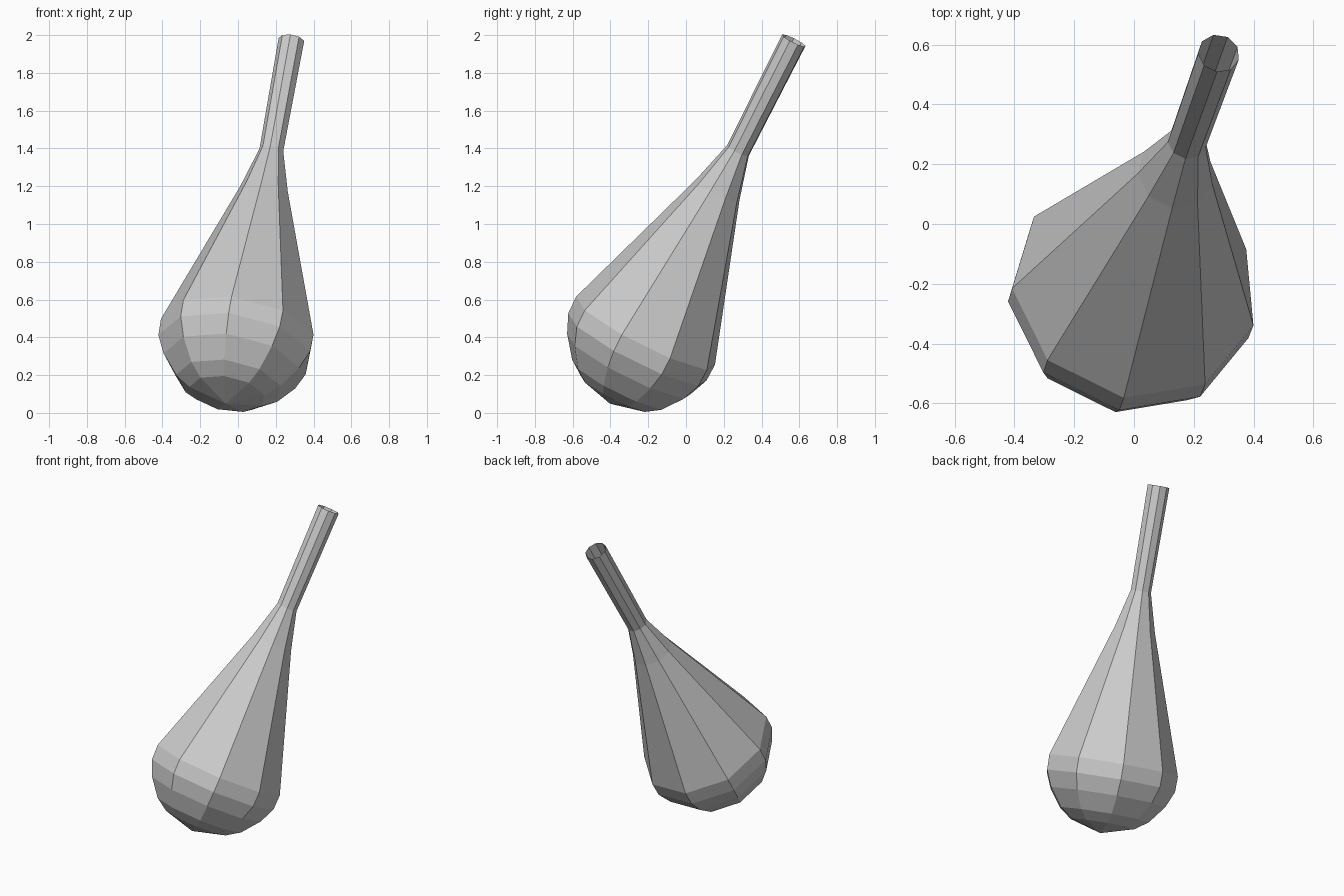
import bpy, bmesh
from math import tau
from mathutils import Vector

if "Cube" in bpy.data.objects:
    bpy.data.objects.remove(bpy.data.objects["Cube"])

SIDES = 9
CENTRE = Vector((0, -0.22, 0.41))            # middle of the round bulb
AXIS = Vector((0.16, 0.446, 0.88)).normalized()
side = Vector((-0.089, -0.9, 0.474))         # direction of the first corner
side = (side - AXIS * side.dot(AXIS)).normalized()

# (distance along axis, radius): rounded bulb, long taper, open neck
PROFILE = [(-0.41, 0), (-0.351, 0.204), (-0.295, 0.285), (-0.184, 0.371),
           (-0.083, 0.415), (0.014, 0.417), (0.87, 0.13), (1.11, 0.065),
           (1.773, 0.07)]

# Leaning flask turned from one profile
bm = bmesh.new()
verts = [bm.verts.new(CENTRE + AXIS * t + side * r) for t, r in PROFILE]
edges = [bm.edges.new(pair) for pair in zip(verts, verts[1:])]
bmesh.ops.spin(bm, geom=verts + edges, cent=CENTRE, axis=AXIS,
               angle=tau, steps=SIDES)
bmesh.ops.remove_doubles(bm, verts=bm.verts[:], dist=0.001)
bmesh.ops.recalc_face_normals(bm, faces=bm.faces[:])

mesh = bpy.data.meshes.new("flask")
bm.to_mesh(mesh)
bm.free()
# Make sure the open shell faces outward
first = mesh.polygons[0]
if first.normal.dot(first.center - CENTRE) < 0:
    mesh.flip_normals()
bpy.context.collection.objects.link(bpy.data.objects.new("flask", mesh))
